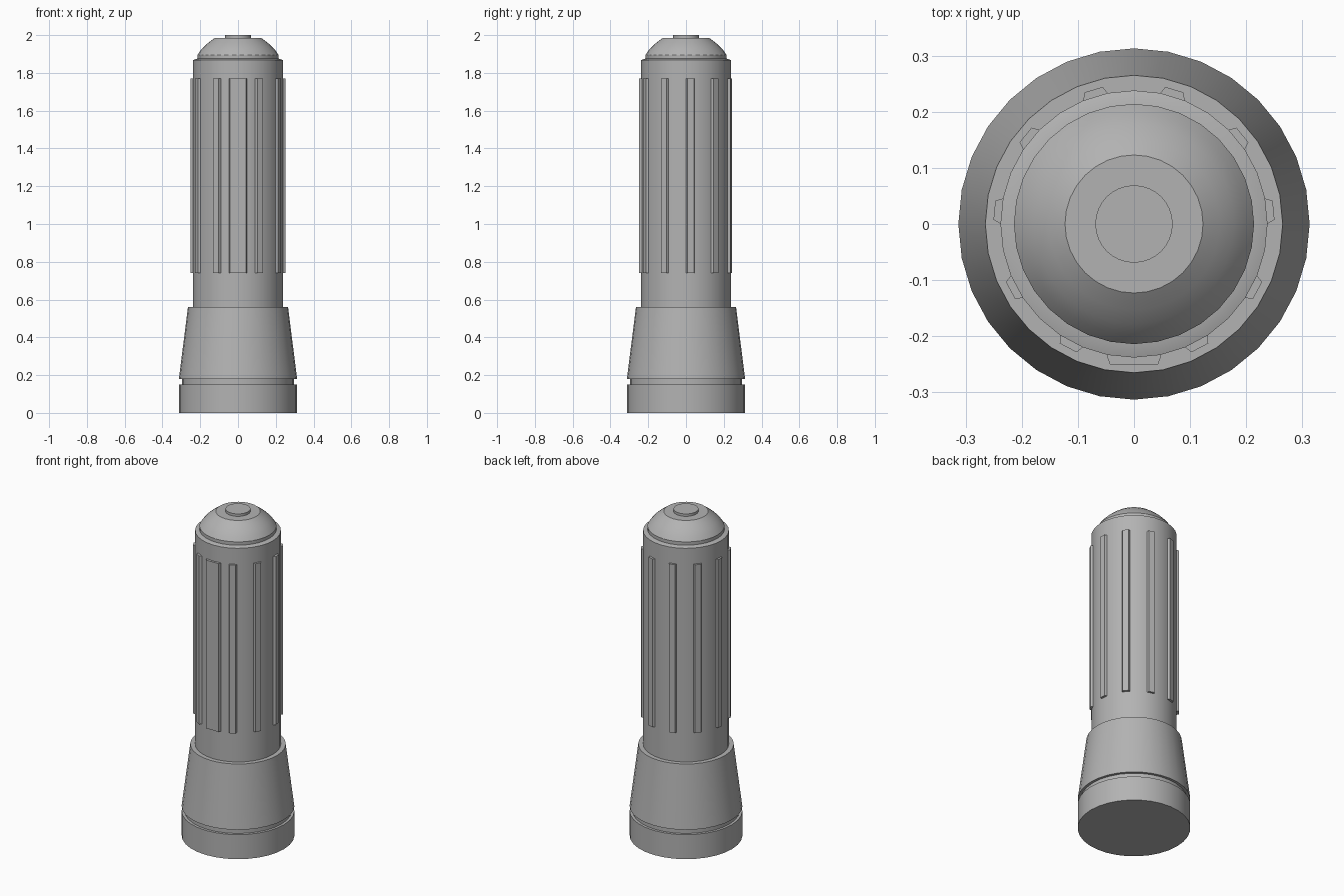
import bpy, bmesh
from math import radians, sin, cos, pi
from mathutils import Matrix

if "Cube" in bpy.data.objects:
    bpy.data.objects.remove(bpy.data.objects["Cube"])

SIDES = 32

# Dark grey casing
casing = bpy.data.materials.new("dark_grey_casing")
casing.diffuse_color = (0.45, 0.45, 0.45, 1)
casing.use_nodes = True
casing.node_tree.nodes["Principled BSDF"].inputs["Base Color"].default_value = casing.diffuse_color


def finish(name, bm, smooth):
    bmesh.ops.recalc_face_normals(bm, faces=bm.faces)
    mesh = bpy.data.meshes.new(name)
    bm.to_mesh(mesh)
    bm.free()
    mesh.materials.append(casing)
    obj = bpy.data.objects.new(name, mesh)
    bpy.context.collection.objects.link(obj)
    if smooth:
        bpy.ops.object.select_all(action='DESELECT')
        obj.select_set(True)
        bpy.context.view_layer.objects.active = obj
        bpy.ops.object.shade_smooth_by_angle(angle=radians(30))
    return obj


def lathe(name, profile):
    """Closed solid of revolution from (radius, z) points, bottom to top."""
    bm = bmesh.new()
    rings = [[bm.verts.new((r * cos(2 * pi * i / SIDES), r * sin(2 * pi * i / SIDES), z))
              for i in range(SIDES)] for r, z in profile]
    for a, b in zip(rings, rings[1:]):
        for i in range(SIDES):
            j = (i + 1) % SIDES
            bm.faces.new((a[i], a[j], b[j], b[i]))
    bm.faces.new(rings[0])
    bm.faces.new(rings[-1])
    return finish(name, bm, True)


def rib(name, angle, half_base, half_outer, z0=0.74, z1=1.77):
    """Long grip bar with a trapezoid section, placed around the barrel."""
    bm = bmesh.new()
    section = [(0.228, -half_base), (0.236, -half_base), (0.25, -half_outer),
               (0.25, half_outer), (0.236, half_base), (0.228, half_base)]
    face = bm.faces.new([bm.verts.new((x, y, z0)) for x, y in section])
    ext = bmesh.ops.extrude_face_region(bm, geom=[face], use_keep_orig=True)
    top = [v for v in ext['geom'] if isinstance(v, bmesh.types.BMVert)]
    bmesh.ops.translate(bm, verts=top, vec=(0, 0, z1 - z0))
    bm.transform(Matrix.Rotation(radians(angle), 4, 'Z'))
    return finish(name, bm, False)


# Lamp head: bezel, groove and flared cone
lathe("lamp_head", [(0.313, 0), (0.313, 0.15), (0.297, 0.15), (0.297, 0.18),
                    (0.313, 0.18), (0.265, 0.56), (0.23, 0.56)])

# Barrel with slightly sloped top edge
lathe("barrel", [(0.238, 0.55), (0.238, 1.868), (0.214, 1.876)])

# Domed end cap and push button
lathe("end_cap", [(0.214, 1.865), (0.214, 1.896), (0.198, 1.919), (0.178, 1.941),
                  (0.153, 1.963), (0.123, 1.985)])
lathe("push_button", [(0.069, 1.98), (0.069, 2.0)])

# Grip ribs: one wide at the front, five narrow mirrored on each side
rib("wide_grip_rib", -90, 0.048, 0.043)
for k in range(5):
    a = -62 + 33.8 * k
    rib(f"grip_rib_right_{k + 1}", a, 0.023, 0.017)
    rib(f"grip_rib_left_{k + 1}", 180 - a, 0.023, 0.017)
